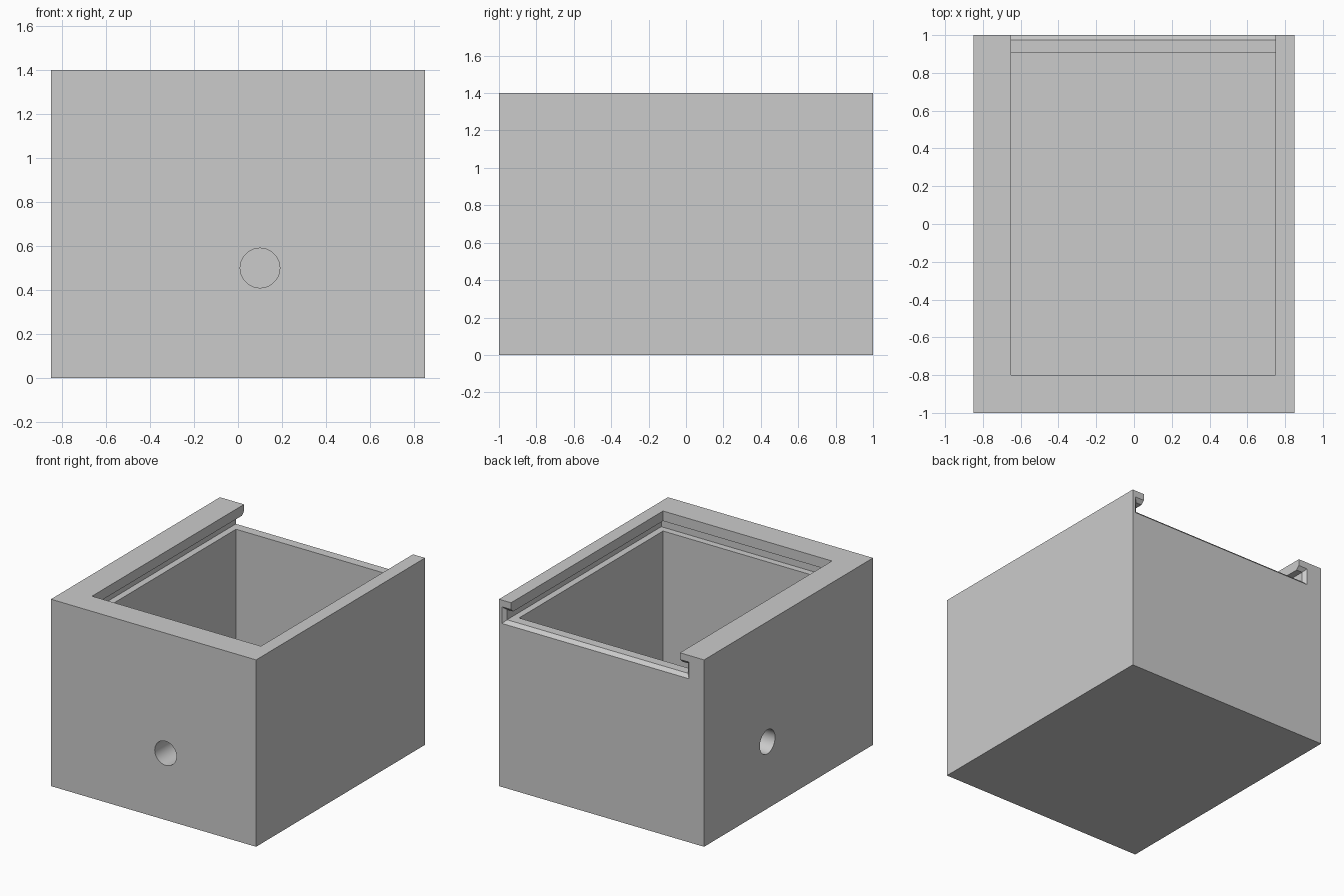
import bpy, bmesh
from math import pi
from mathutils import Matrix

old = bpy.data.objects.get("Cube")
if old:
    bpy.data.objects.remove(old, do_unlink=True)

grey = bpy.data.materials.new("plain grey")
grey.use_nodes = True
grey.diffuse_color = (0.6, 0.6, 0.6, 1)
grey.node_tree.nodes["Principled BSDF"].inputs["Base Color"].default_value = (0.6, 0.6, 0.6, 1)


def to_object(name, bm):
    bmesh.ops.recalc_face_normals(bm, faces=bm.faces)
    mesh = bpy.data.meshes.new(name)
    bm.to_mesh(mesh)
    bm.free()
    mesh.materials.append(grey)
    obj = bpy.data.objects.new(name, mesh)
    bpy.context.collection.objects.link(obj)
    return obj


def block(name, xs, ys, zs, flare=0.0):
    """Box between limits; its back end is widened by flare in x and z."""
    bm = bmesh.new()
    bmesh.ops.create_cube(bm, size=2)
    for v in bm.verts:
        sx, sy, sz = v.co
        grow = flare if sy > 0 else 0
        v.co = (xs[sx > 0] + sx * grow, ys[sy > 0], zs[sz > 0] + sz * grow)
    return to_object(name, bm)


def drill(name, centre, axis, radius=0.09, depth=0.4):
    bm = bmesh.new()
    turn = Matrix.Rotation(pi / 2, 4, axis)
    bmesh.ops.create_cone(bm, cap_ends=True, segments=64, radius1=radius, radius2=radius,
                          depth=depth, matrix=Matrix.Translation(centre) @ turn)
    return to_object(name, bm)


def cut(target, cutter):
    cutter.hide_render = True
    mod = target.modifiers.new("cut", "BOOLEAN")
    mod.operation = "DIFFERENCE"
    mod.solver = "EXACT"
    mod.object = cutter
    bpy.context.view_layer.objects.active = target
    bpy.ops.object.modifier_apply(modifier=mod.name)
    bpy.data.objects.remove(cutter, do_unlink=True)


box = block("sliding_lid_box", (-0.85, 0.85), (-1, 1), (0, 1.4))

# Inner cavity, closed by a floor
cut(box, block("cavity", (-0.65, 0.75), (-0.8, 0.905), (0.1, 1.29)))
# Lid groove, running out through the back
cut(box, block("lid_groove", (-0.70, 0.80), (-0.85, 1.1), (1.25, 1.325)))
# Opening between the lips above the groove
cut(box, block("top_opening", (-0.65, 0.75), (-0.8, 1.1), (1.29, 1.5)))
# Chamfered mouth of the groove
cut(box, block("groove_mouth", (-0.675, 0.775), (0.95, 1.05), (1.275, 1.30), 0.1))
# Cable holes in the front and side walls
cut(box, drill("front_hole", (0.1, -0.95, 0.5), "X"))
cut(box, drill("side_hole", (-0.8, 0.25, 0.5), "Y"))

# Smooth hole walls, sharp box edges
bpy.ops.object.select_all(action="DESELECT")
box.select_set(True)
bpy.context.view_layer.objects.active = box
bpy.ops.object.shade_smooth_by_angle(angle=pi / 6)
